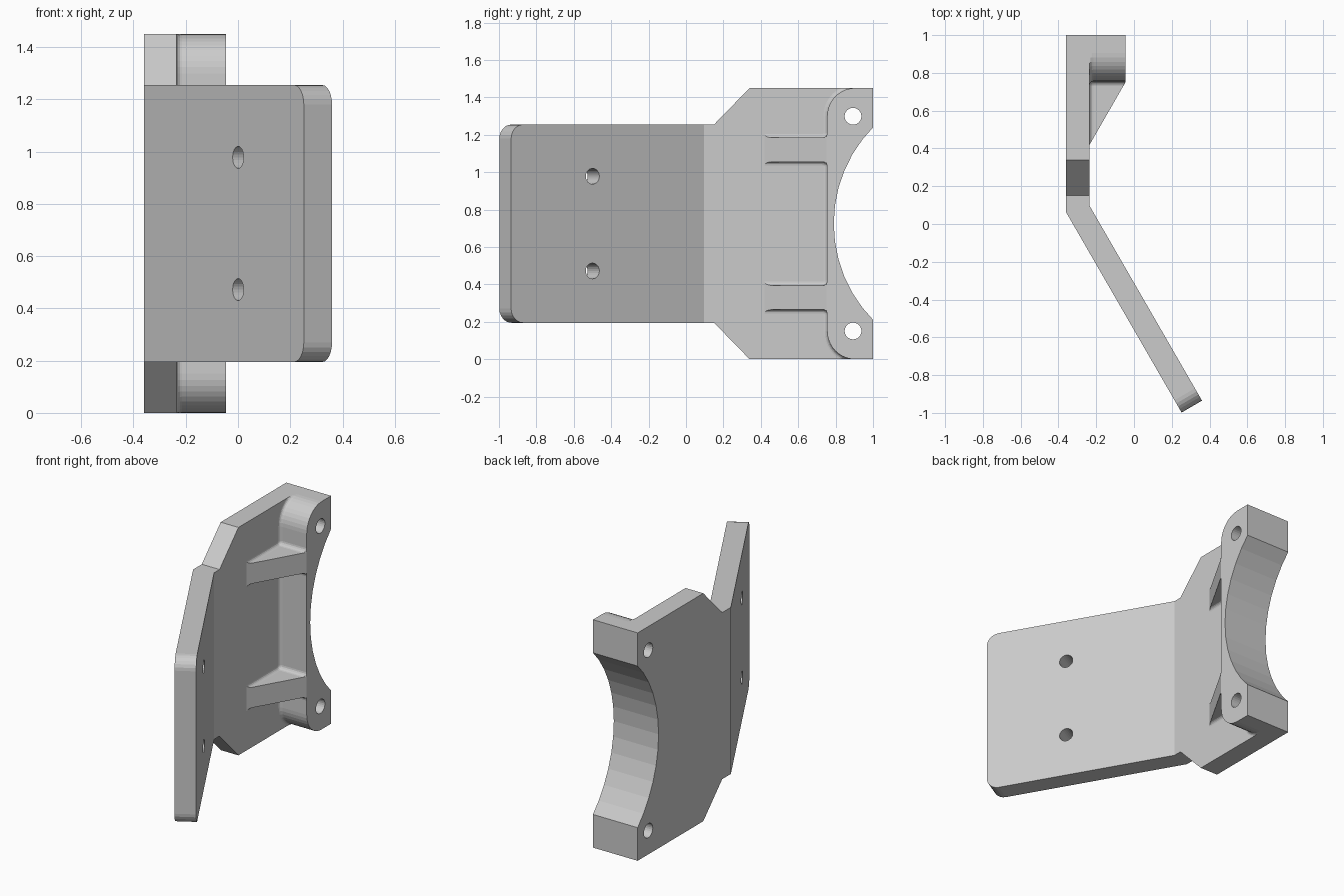
import bpy, bmesh
from math import sin, cos, radians, sqrt
from mathutils import Vector, Matrix

if "Cube" in bpy.data.objects:
    bpy.data.objects.remove(bpy.data.objects["Cube"])

H = 1.45                      # total height
MID = H / 2                   # mirror plane in z
XI, XO, XT = -0.36, -0.235, -0.045   # plate back, plate front, pad top
FR = 0.02                     # fillet radius
FILLET = [(FR * (1 - cos(radians(t))), FR * (1 - sin(radians(t))))
          for t in (0, 22.5, 45, 67.5, 90)]   # (height, outward offset)


def loft(bm, rings, open_side=False):
    """Skin a stack of equal-length rings and cap both ends."""
    rows = [[bm.verts.new(p) for p in r] for r in rings]
    n = len(rows[0])
    for a, b in zip(rows, rows[1:]):
        for i in range(n - 1 if open_side else n):
            j = (i + 1) % n
            bm.faces.new((a[i], a[j], b[j], b[i]))
    bm.faces.new(rows[0][::-1])
    bm.faces.new(rows[-1])


def finish(bm, name):
    bmesh.ops.remove_doubles(bm, verts=bm.verts, dist=1e-5)
    bmesh.ops.recalc_face_normals(bm, faces=bm.faces)
    me = bpy.data.meshes.new(name)
    bm.to_mesh(me)
    bm.free()
    ob = bpy.data.objects.new(name, me)
    bpy.context.collection.objects.link(ob)
    return ob


def combine(target, tool, op):
    tool.hide_render = True
    m = target.modifiers.new(op, 'BOOLEAN')
    m.operation, m.solver, m.object = op, 'EXACT', tool
    bpy.context.view_layer.objects.active = target
    bpy.ops.object.modifier_apply(modifier=m.name)
    bpy.data.objects.remove(tool)


# Bent plate: upright panel plus angled flange, sharing the mitre edge
Z0, Z1 = 0.195, 1.255
D = Vector((0.5, -sqrt(3) / 2, 0))          # direction along the flange
bends = [(XO, 0.096), (XI, 0.063)]
ends = [Vector((0.36, -0.935, 0)), Vector((0.252, -0.998, 0))]
half = [(0.15, Z0), (0.34, 0), (1, 0)]
panel = half + [(y, H - z) for y, z in reversed(half)]
CR = 0.075
corner = [(CR * (1 - cos(radians(t))), Z0 + CR * (1 - sin(radians(t))))
          for t in range(90, -1, -15)]       # (distance from end, z)
corner = [(d, z) for d, z in
          [(CR - CR * sin(radians(a)), Z0 + CR - CR * cos(radians(a)))
           for a in range(0, 91, 15)]]
tip = corner + [(d, H - z) for d, z in reversed(corner)]
bm = bmesh.new()
loft(bm, [[(x, yb, Z0)] + [(x, y, z) for y, z in panel] + [(x, yb, Z1)]
          for x, yb in bends], True)
loft(bm, [[(x, yb, Z0)] + [e - D * d + Vector((0, 0, z)) for d, z in tip] + [(x, yb, Z1)]
          for (x, yb), e in zip(bends, ends)], True)
bracket = finish(bm, "bent_bracket")


# Raised clamp pad with rounded outer corners and a fillet at its foot
def pad_ring(x, o):
    arc = [(0.905 + (0.15 + o) * cos(radians(t)),
            min(H, 1.3 + (0.15 + o) * sin(radians(t)))) for t in range(90, 181, 9)]
    pts = [(1, 0), (1, H)] + arc + [(y, H - z) for y, z in reversed(arc)]
    return [(x, y, z) for y, z in pts]


bm = bmesh.new()
loft(bm, [pad_ring(-0.3, FR)] + [pad_ring(XO + h, o) for h, o in FILLET]
     + [pad_ring(XT, 0)])
combine(bracket, finish(bm, "clamp_pad"), 'UNION')


# Two sloping ribs, flared where they meet the plate and the pad
def rib_ring(x, h, o, zc):
    y0, w, R = 0.42 + 1.74 * h, 0.065, 0.025
    side = [(y0, w + o)]
    for t in (270, 292.5, 315, 337.5, 360):
        side.append((max(y0, 0.755 - R + (R - o) * cos(radians(t))),
                     w + R + (R - o) * sin(radians(t))))
    side.append((0.775, side[-1][1]))
    return [(x, y, zc + z) for y, z in side] + [(x, y, zc - z) for y, z in reversed(side)]


for s in (-1, 1):
    zc = MID + s * 0.395
    levels = FILLET + [(0.178, 0), (0.184, 0), (XT - XO, 0)]
    bm = bmesh.new()
    loft(bm, [rib_ring(-0.3, 0, FR, zc)] + [rib_ring(XO + h, h, o, zc) for h, o in levels])
    combine(bracket, finish(bm, "rib"), 'UNION')


# Cutters: large clamp arc, two pad holes, two flange holes
def drill(bm, centre, axis, r, n):
    rot = Vector(axis).to_track_quat('Z', 'Y').to_matrix().to_4x4()
    bmesh.ops.create_cone(bm, cap_ends=True, segments=n, radius1=r, radius2=r,
                          depth=0.7, matrix=Matrix.Translation(centre) @ rot)


bm = bmesh.new()
drill(bm, (-0.2, 1.526, MID), (1, 0, 0), 0.736, 48)
combine(bracket, finish(bm, "arc_cutter"), 'DIFFERENCE')
bm = bmesh.new()
for s in (-1, 1):
    drill(bm, (-0.2, 0.893, MID + s * 0.574), (1, 0, 0), 0.045, 24)
    drill(bm, (0.054, -0.531, MID + s * 0.253), (sqrt(3) / 2, 0.5, 0), 0.042, 24)
combine(bracket, finish(bm, "hole_cutter"), 'DIFFERENCE')
